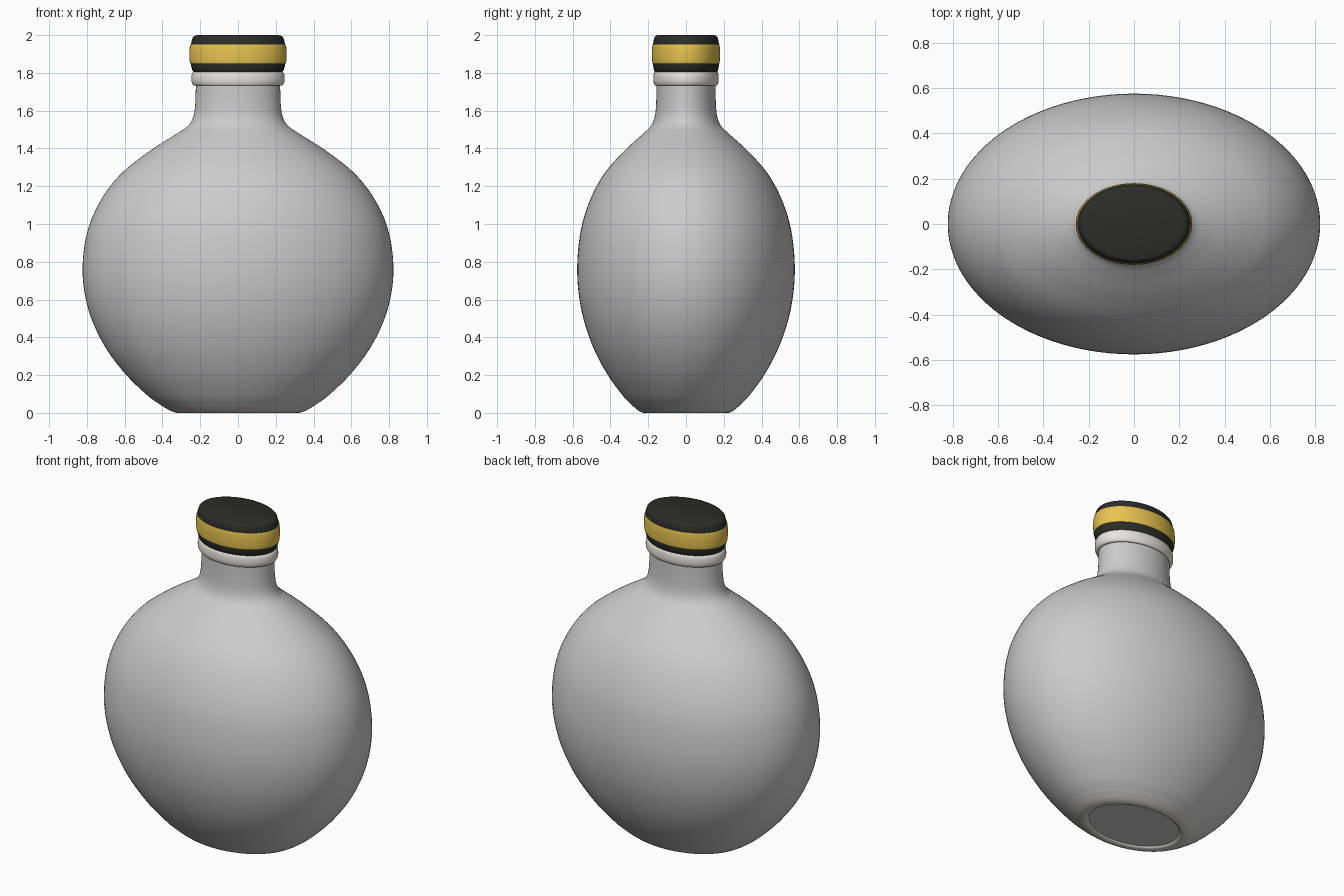
import bpy, math
from mathutils import Vector

if "Cube" in bpy.data.objects:
    bpy.data.objects.remove(bpy.data.objects["Cube"])

SEG = 96
RATIO = 0.70  # depth / width of the oval cross-section


def smooth_path(pts, n=6):
    # Catmull-Rom curve through profile points
    p = [Vector(q) for q in pts]
    p = [2 * p[0] - p[1]] + p + [2 * p[-1] - p[-2]]
    out = []
    for i in range(1, len(p) - 2):
        a, b, c, d = p[i - 1:i + 3]
        for k in range(n):
            t = k / n
            out.append(0.5 * (2 * b + (c - a) * t + (2 * a - 5 * b + 4 * c - d) * t * t
                              + (3 * b - a - 3 * c + d) * t ** 3))
    return out + [p[-2]]


def lathe(name, profile, color=None, cap_start=False, cap_end=False):
    # profile of (radius, z) from bottom to top, spun around an oval
    verts, faces = [], []
    for r, z in profile:
        for i in range(SEG):
            a = 2 * math.pi * i / SEG
            verts.append((r * math.cos(a), r * RATIO * math.sin(a), z))
    for j in range(len(profile) - 1):
        for i in range(SEG):
            k = (i + 1) % SEG
            faces.append((j * SEG + i, j * SEG + k, (j + 1) * SEG + k, (j + 1) * SEG + i))
    if cap_start:
        faces.append(tuple(reversed(range(SEG))))
    if cap_end:
        faces.append(tuple(range((len(profile) - 1) * SEG, len(profile) * SEG)))
    me = bpy.data.meshes.new(name)
    me.from_pydata(verts, [], faces)
    ob = bpy.data.objects.new(name, me)
    bpy.context.collection.objects.link(ob)
    if color:
        mat = bpy.data.materials.new(name + "_color")
        mat.diffuse_color = (*color, 1)
        mat.use_nodes = True
        mat.node_tree.nodes["Principled BSDF"].inputs["Base Color"].default_value = mat.diffuse_color
        me.materials.append(mat)
    bpy.ops.object.select_all(action='DESELECT')
    ob.select_set(True)
    bpy.context.view_layer.objects.active = ob
    bpy.ops.object.shade_smooth_by_angle(angle=math.radians(40))
    return ob


CREAM = (0.80, 0.78, 0.73)
BLACK = (0.025, 0.025, 0.022)
GOLD = (0.80, 0.55, 0.08)

# bulbous flask body with shoulder and neck
body = smooth_path([(0.40, 0.035), (0.48, 0.093), (0.60, 0.21), (0.71, 0.36), (0.79, 0.54),
                    (0.823, 0.74), (0.80, 0.95), (0.73, 1.12), (0.62, 1.265), (0.47, 1.385),
                    (0.33, 1.475), (0.265, 1.52), (0.236, 1.57), (0.226, 1.64), (0.223, 1.74)])
lathe("flask_body", body, cap_end=True)

# foot ring and recessed base
foot = smooth_path([(0.285, 0.012), (0.295, 0.003), (0.32, 0.0), (0.355, 0.010), (0.40, 0.035)])
lathe("foot_ring", foot, (0.62, 0.61, 0.58))
lathe("base_disc", [(0.285, 0.012), (0.284, 0.014)], cap_start=True)

# pale collar below the stopper
collar = smooth_path([(0.22, 1.732), (0.236, 1.735), (0.246, 1.755), (0.246, 1.785),
                      (0.239, 1.803), (0.225, 1.81)])
lathe("neck_collar", collar, CREAM, cap_start=True, cap_end=True)

# black stopper with rounded rim
cap = [(0.236, 1.806), (0.241, 1.812), (0.248, 1.835), (0.251, 1.86), (0.251, 1.93),
       (0.249, 1.952), (0.244, 1.975), (0.239, 1.988), (0.230, 1.996), (0.215, 2.0)]
lathe("stopper", cap, BLACK, cap_start=True, cap_end=True)

# gold band around the stopper
band = smooth_path([(0.248, 1.849), (0.254, 1.853), (0.257, 1.88), (0.257, 1.92),
                    (0.253, 1.948), (0.247, 1.951)], 4)
lathe("stopper_band", band, GOLD)
